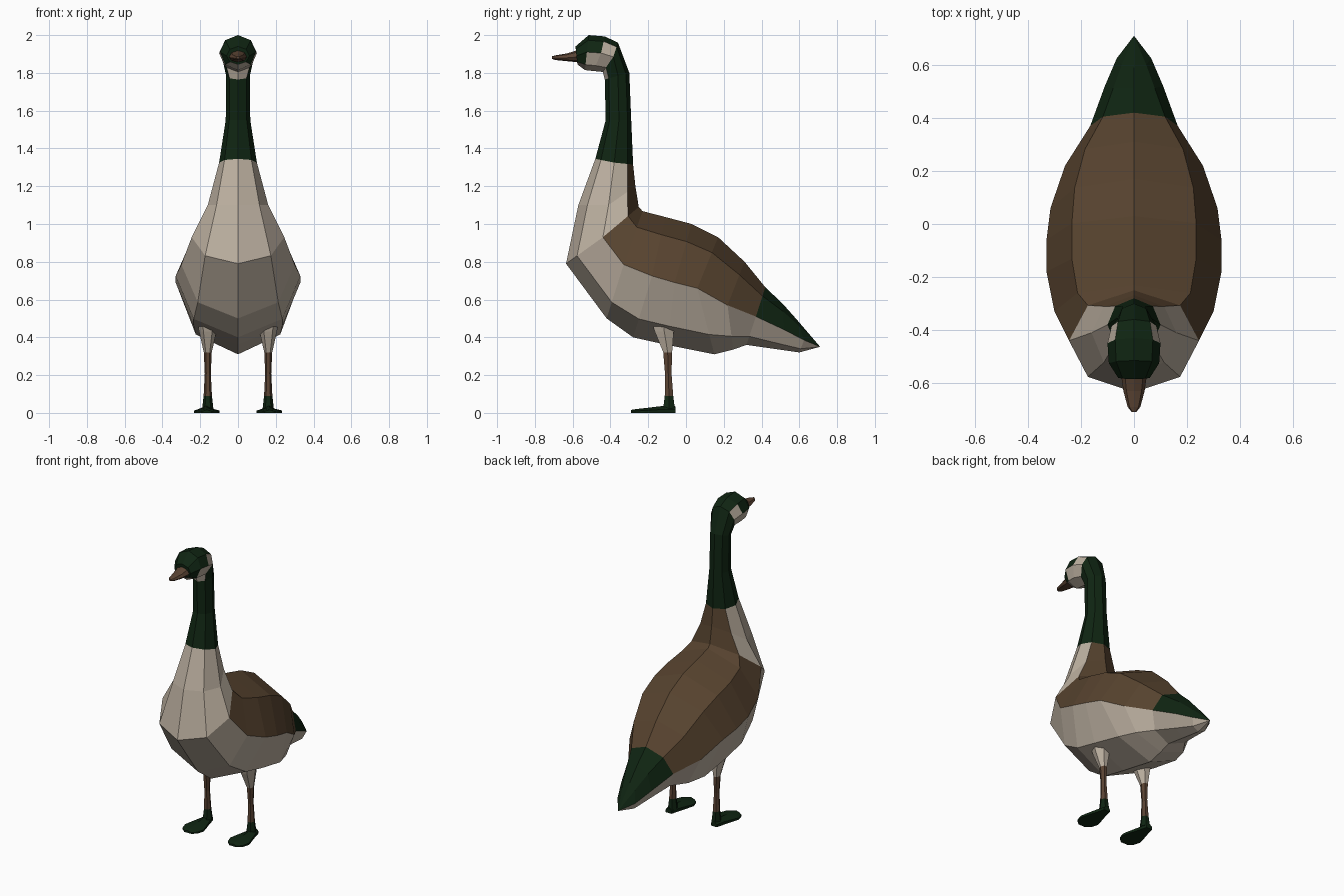
import bpy, bmesh, math
from mathutils import Vector

if "Cube" in bpy.data.objects:
    bpy.data.objects.remove(bpy.data.objects["Cube"])


def material(name, rgb):
    m = bpy.data.materials.new(name)
    m.diffuse_color = (*rgb, 1)
    m.use_nodes = True
    m.node_tree.nodes["Principled BSDF"].inputs["Base Color"].default_value = m.diffuse_color
    return m


CREAM, BROWN, GREEN, HORN = range(4)
MATS = [material("cream", (0.50, 0.43, 0.35)),
        material("brown", (0.095, 0.056, 0.028)),
        material("dark green", (0.0048, 0.018, 0.006)),
        material("horn brown", (0.105, 0.058, 0.034))]


def loft(name, rings, colour):
    """Join rings of equal point count; colour(ring, side) picks the material."""
    bm = bmesh.new()
    n = len(rings[0])
    vs = [[bm.verts.new(p) for p in r] for r in rings]
    for i in range(len(rings) - 1):
        for k in range(n):
            j = (k + 1) % n
            f = bm.faces.new((vs[i][k], vs[i][j], vs[i + 1][j], vs[i + 1][k]))
            f.material_index = colour(i, k)
    for i, ring in ((0, vs[0]), (len(rings) - 2, vs[-1])):
        bm.faces.new(ring).material_index = colour(i, 0)
    bmesh.ops.remove_doubles(bm, verts=bm.verts, dist=0.0005)
    bmesh.ops.recalc_face_normals(bm, faces=bm.faces)
    me = bpy.data.meshes.new(name)
    bm.to_mesh(me)
    bm.free()
    for m in MATS:
        me.materials.append(m)
    ob = bpy.data.objects.new(name, me)
    bpy.context.collection.objects.link(ob)
    return ob


def octagon(ty, tz, by, bz, sy, sz, w):
    """Eight-sided section from its top, bottom and side points."""
    t, b, s = Vector((0, ty, tz)), Vector((0, by, bz)), Vector((w, sy, sz))

    def between(a):
        p = a.lerp(s, 0.3)
        p.x = w * 0.71
        return p
    half = [t, between(t), s, between(b), b]
    return half + [Vector((-p.x, p.y, p.z)) for p in half[3:0:-1]]


# Tail, body and lower neck: top y z, bottom y z, side y z, half width
TORSO = [
    (0.71, 0.35, 0.71, 0.35, 0.71, 0.35, 0.0),
    (0.59, 0.49, 0.60, 0.32, 0.625, 0.385, 0.065),
    (0.51, 0.58, 0.46, 0.34, 0.52, 0.44, 0.11),
    (0.42, 0.665, 0.32, 0.36, 0.37, 0.51, 0.165),
    (0.31, 0.80, 0.25, 0.335, 0.22, 0.57, 0.26),
    (0.17, 0.93, 0.15, 0.31, 0.06, 0.66, 0.315),
    (0.03, 1.00, -0.10, 0.36, -0.06, 0.69, 0.33),
    (-0.11, 1.037, -0.28, 0.40, -0.18, 0.725, 0.33),
    (-0.23, 1.068, -0.42, 0.50, -0.33, 0.785, 0.30),
    (-0.25, 1.09, -0.635, 0.79, -0.44, 0.93, 0.245),
    (-0.268, 1.20, -0.57, 1.10, -0.41, 1.10, 0.16),
    (-0.28, 1.315, -0.48, 1.345, -0.38, 1.325, 0.10),
]


def torso_colour(i, k):
    strip = min(k, 7 - k)           # 0 = back ... 3 = belly
    if i >= 9:
        return BROWN if strip == 0 else CREAM
    if strip > 1:
        return CREAM
    return GREEN if i < 3 else BROWN


loft("body", [octagon(*r) for r in TORSO], torso_colour)

# Upper neck and head
HEAD = [
    TORSO[-1],
    (-0.29, 1.55, -0.425, 1.55, -0.355, 1.55, 0.065),
    (-0.30, 1.80, -0.43, 1.765, -0.36, 1.785, 0.063),
    (-0.36, 1.96, -0.44, 1.805, -0.385, 1.885, 0.085),
    (-0.43, 1.993, -0.49, 1.81, -0.45, 1.905, 0.10),
    (-0.515, 2.0, -0.535, 1.815, -0.525, 1.91, 0.095),
    (-0.585, 1.94, -0.575, 1.845, -0.58, 1.89, 0.06),
]


def head_colour(i, k):
    strip = min(k, 7 - k)
    cheek = (strip == 3 and i >= 2) or (strip == 2 and i in (3, 4)) or (strip == 1 and i == 3)
    return CREAM if cheek else GREEN


loft("neck_and_head", [octagon(*r) for r in HEAD], head_colour)

# Beak
BEAK = [
    (-0.56, 1.925, -0.56, 1.855, -0.56, 1.885, 0.05),
    (-0.63, 1.903, -0.63, 1.862, -0.63, 1.88, 0.04),
    (-0.69, 1.893, -0.69, 1.868, -0.69, 1.88, 0.024),
    (-0.71, 1.888, -0.71, 1.874, -0.71, 1.88, 0.008),
]
loft("beak", [octagon(*r) for r in BEAK], lambda i, k: HORN)

# Legs: z, y, x radius, y radius from thigh to ankle
LEG = [(0.48, -0.12, 0.055, 0.07), (0.43, -0.115, 0.046, 0.058),
       (0.32, -0.097, 0.021, 0.027), (0.21, -0.094, 0.016, 0.02),
       (0.09, -0.09, 0.022, 0.026), (0.02, -0.09, 0.03, 0.036)]
LEG_COLOURS = (CREAM, CREAM, HORN, HORN, GREEN)
# Feet: y, half width, height
FOOT = [(-0.055, 0.022, 0.035), (-0.11, 0.036, 0.038), (-0.18, 0.057, 0.03),
        (-0.22, 0.068, 0.025), (-0.265, 0.055, 0.02), (-0.29, 0.025, 0.016)]

for side, sx in (("right", 0.16), ("left", -0.16)):
    rings = [[(sx + rx * math.cos(a), y + ry * math.sin(a), z)
              for a in (math.tau * k / 6 for k in range(6))]
             for z, y, rx, ry in LEG]
    loft(side + "_leg", rings, lambda i, k: LEG_COLOURS[i])
    out = math.copysign(0.006, sx)
    rings = [[(sx + out - w, y, 0), (sx + out + w, y, 0), (sx + out + w, y, h * 0.5),
              (sx + out, y, h), (sx + out - w, y, h * 0.5)] for y, w, h in FOOT]
    loft(side + "_foot", rings, lambda i, k: GREEN)
